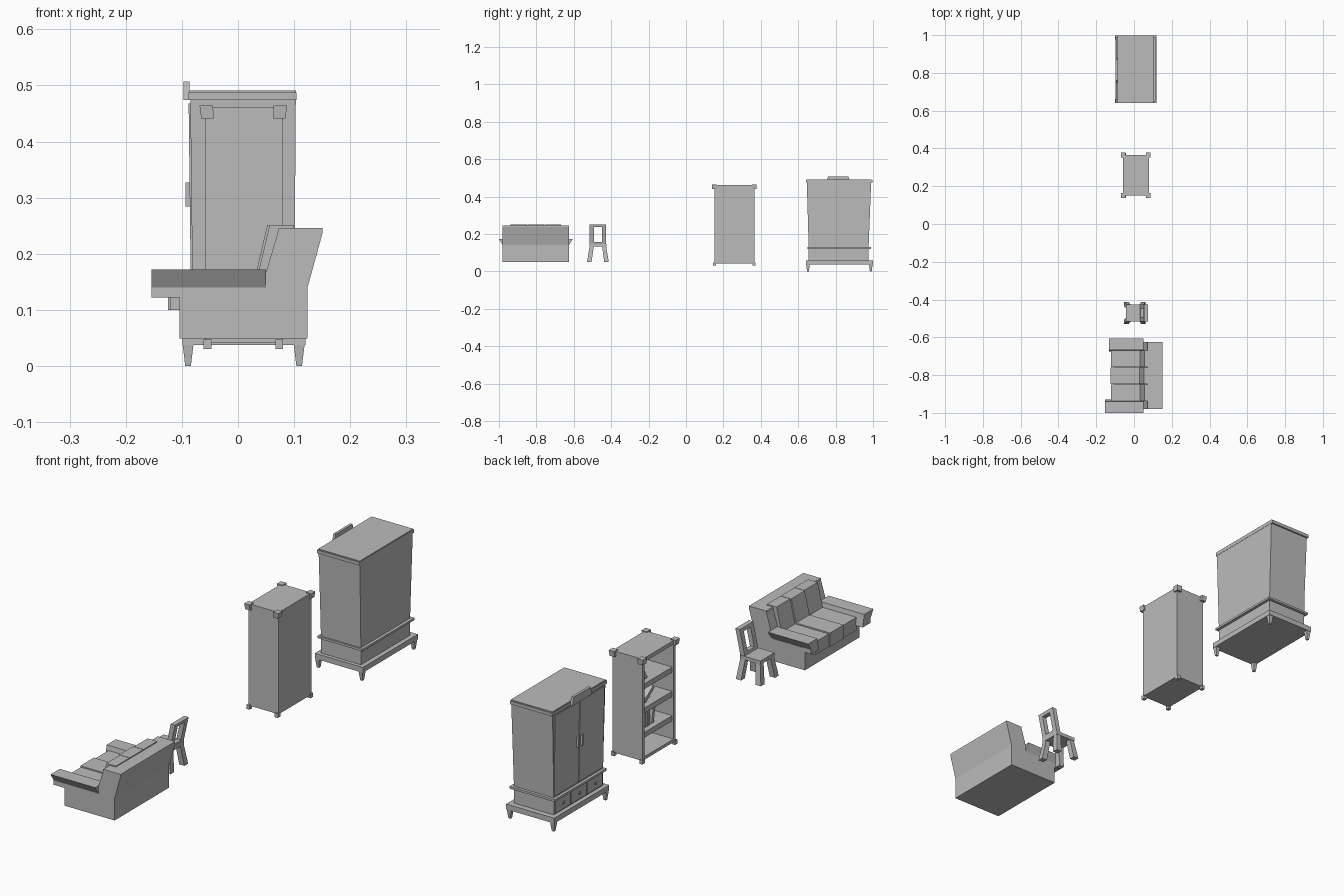
import bpy, bmesh, math
from mathutils import Matrix, Vector

if "Cube" in bpy.data.objects:
    bpy.data.objects.remove(bpy.data.objects["Cube"], do_unlink=True)

grey = bpy.data.materials.new("plain grey")
grey.use_nodes = True
tone = (0.5, 0.5, 0.5, 1)
grey.diffuse_color = tone
grey.node_tree.nodes["Principled BSDF"].inputs["Base Color"].default_value = tone


def finish(name, bm):
    bmesh.ops.recalc_face_normals(bm, faces=bm.faces)
    mesh = bpy.data.meshes.new(name)
    bm.to_mesh(mesh)
    bm.free()
    mesh.materials.append(grey)
    obj = bpy.data.objects.new(name, mesh)
    bpy.context.collection.objects.link(obj)
    return obj


def loft(name, lower, upper):
    """Solid between two matching rings of points."""
    bm = bmesh.new()
    a = [bm.verts.new(p) for p in lower]
    b = [bm.verts.new(p) for p in upper]
    bm.faces.new(a)
    bm.faces.new(b)
    n = len(a)
    for i in range(n):
        j = (i + 1) % n
        bm.faces.new((a[i], a[j], b[j], b[i]))
    return finish(name, bm)


def rect(x, y, z):
    return [(x[0], y[0], z), (x[1], y[0], z), (x[1], y[1], z), (x[0], y[1], z)]


def box(name, x, y, z, top_x=None, top_y=None):
    """Box, optionally with a different rectangle on top."""
    return loft(name, rect(x, y, z[0]), rect(top_x or x, top_y or y, z[1]))


def around(c, half):
    return (c - half, c + half)


# --- Sofa, facing -x ---
def sofa_prism(name, outline, y):
    loft(name, [(x, y[0], z) for x, z in outline], [(x, y[1], z) for x, z in outline])


sofa_prism("sofa_base", [(-0.104, 0.049), (0.124, 0.049), (0.124, 0.14), (-0.104, 0.14)],
           (-0.98, -0.625))
sofa_prism("sofa_back", [(0.042, 0.14), (0.124, 0.14), (0.151, 0.238), (0.151, 0.246),
                         (0.072, 0.246), (0.07, 0.235)], (-0.98, -0.625))
for side, front in ((-1, -0.154), (1, -0.132)):
    section = [(0.177, 0.122), (0.177, 0.14), (0.197, 0.172), (0.137, 0.172), (0.127, 0.122)]
    ends = [[(x, -0.803 + side * y, z) for y, z in section] for x in (front, 0.05)]
    loft("sofa_arm", *ends)
for i in range(3):
    y = around(-0.803 + (i - 1) * 0.09, 0.044)
    lift = 0.004 * (i == 1)
    box("seat_cushion", (-0.121 - lift, 0.06), y, (0.1, 0.153 + lift))
    sofa_prism("back_cushion", [(0.03 - lift, 0.14), (0.09, 0.14), (0.1, 0.25),
                                (0.056 - lift, 0.25)], y)

# --- Chair, facing -x ---
box("chair_seat", (-0.042, 0.052), (-0.517, -0.425), (0.132, 0.147))
for side in (-1, 1):
    for x_foot, x_top in ((-0.04, -0.028), (0.05, 0.04)):
        box("chair_leg", around(x_foot, 0.012), around(-0.471 + side * 0.046, 0.012), (0.05, 0.135),
            around(x_top, 0.011), around(-0.471 + side * 0.033, 0.011))
    box("chair_back_post", (0.03, 0.05), around(-0.471 + side * 0.033, 0.011), (0.14, 0.25),
        (0.054, 0.074))
box("chair_top_rail", (0.051, 0.071), (-0.495, -0.447), (0.236, 0.25), (0.054, 0.074))
box("chair_lower_rail", (0.031, 0.051), (-0.495, -0.447), (0.145, 0.158), (0.034, 0.054))

# --- Bookshelf, open toward -x ---
shelf_x, shelf_y = (-0.058, 0.079), (0.152, 0.366)
box("bookshelf_back", (0.07, 0.079), shelf_y, (0.045, 0.46))
for y in (0.158, 0.36):
    box("bookshelf_side", shelf_x, around(y, 0.006), (0.045, 0.46))
box("bookshelf_top", shelf_x, shelf_y, (0.445, 0.461))
box("bookshelf_bottom", shelf_x, shelf_y, (0.042, 0.055))
for z in (0.15, 0.25, 0.35):
    box("shelf_board", (-0.052, 0.072), (0.16, 0.358), (z - 0.022, z))
for sx in (-1, 1):
    for sy in (-1, 1):
        x, y = 0.0095 + sx * 0.064, 0.258 + sy * 0.106
        box("bookshelf_cap", around(x, 0.011), around(y, 0.012), (0.441, 0.464),
            around(x + sx * 0.002, 0.012), around(y + sy * 0.001, 0.013))
        box("bookshelf_foot", around(x, 0.007), around(y, 0.008), (0.03, 0.047))


# Books: position along the shelf, board height, lean in degrees
def book(y, z, lean, tall=0.07):
    obj = box("book", (-0.03, 0.03), (-0.007, 0.007), (0, tall))
    obj.data.transform(Matrix.Translation(Vector((0, y, z)))
                       @ Matrix.Rotation(math.radians(lean), 4, 'X'))


for y, lean in ((0.3, 0), (0.283, 0), (0.26, 10)):
    book(y, 0.15, lean)
for y, lean in ((0.345, 78), (0.31, 55)):
    book(y, 0.257, lean)
for y, lean in ((0.335, 0), (0.3, -30)):
    book(y, 0.35, lean, 0.06)

# --- Wardrobe, facing -x ---
for x in (-0.089, 0.109):
    for y in (0.652, 0.988):
        box("wardrobe_leg", around(x, 0.005), around(y, 0.005), (0, 0.045),
            around(x, 0.0105), around(y, 0.0105))
box("wardrobe_plinth", (-0.099, 0.12), (0.641, 0.999), (0.037, 0.059))
box("drawer_case", (-0.081, 0.101), (0.656, 0.976), (0.055, 0.122))
box("wardrobe_trim", (-0.093, 0.113), (0.649, 0.988), (0.12, 0.129))
box("wardrobe_body", (-0.081, 0.1005), (0.656, 0.976), (0.125, 0.476),
    (-0.085, 0.103), (0.646, 0.99))
box("cornice", (-0.088, 0.104), (0.641, 0.997), (0.474, 0.487))
box("wardrobe_top", (-0.086, 0.103), (0.645, 0.993), (0.485, 0.491))
box("crest", (-0.097, -0.0865), (0.75, 0.878), (0.474, 0.507), None, (0.759, 0.869))
for i in (-1, 1):
    y = 0.817 + i * 0.08
    box("door", (-0.084, -0.078), around(y, 0.078), (0.135, 0.468),
        (-0.088, -0.078), around(0.817 + i * 0.082, 0.08))
    box("door_handle", (-0.094, -0.08), around(0.817 + i * 0.013, 0.005), (0.284, 0.327))
for i in (-1, 0, 1):
    y = 0.817 + i * 0.104
    box("drawer_front", (-0.085, -0.079), around(y, 0.049), (0.064, 0.116))
    box("drawer_knob", (-0.091, -0.083), around(y, 0.005), (0.086, 0.095))
